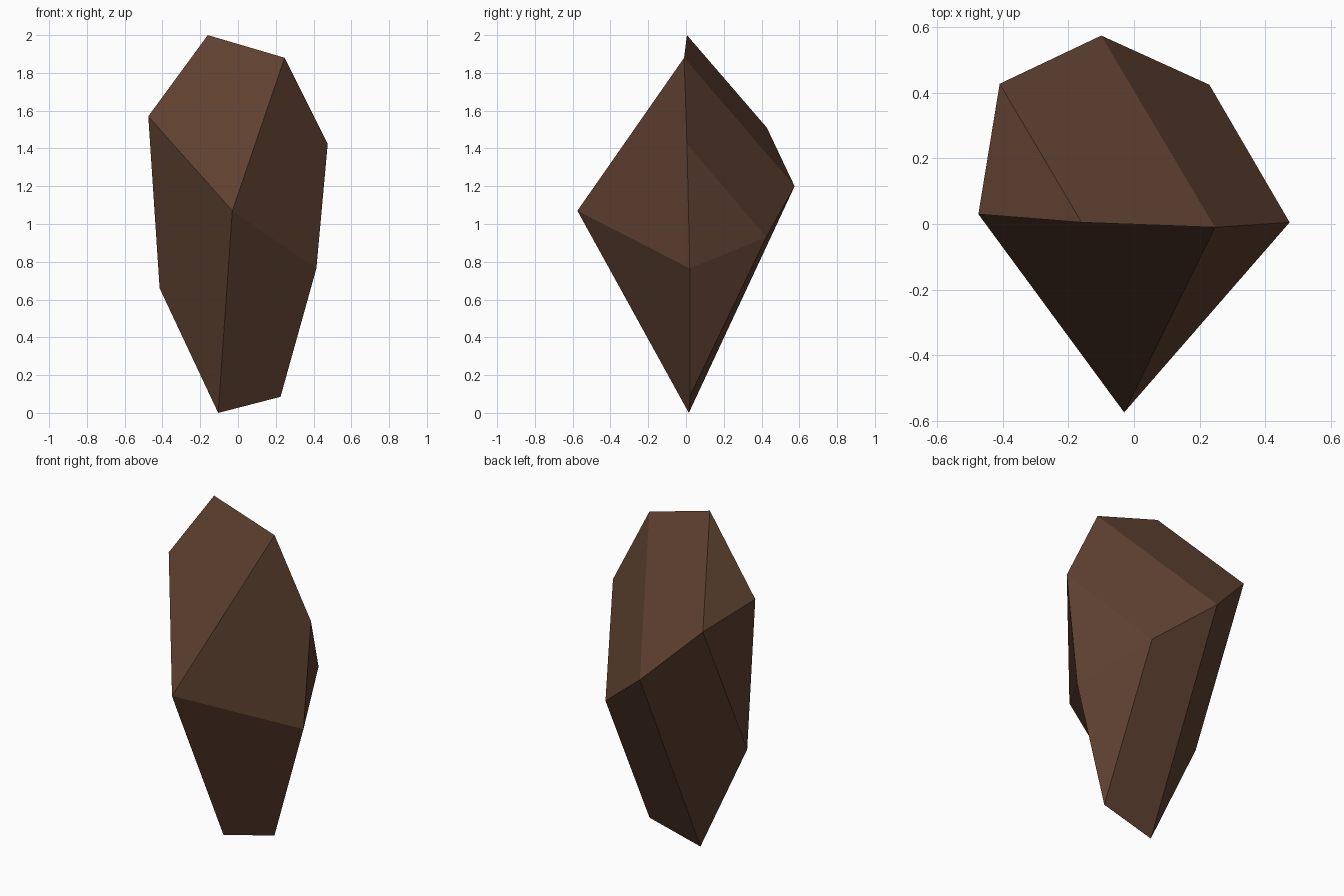
import bpy
import bmesh

if "Cube" in bpy.data.objects:
    bpy.data.objects.remove(bpy.data.objects["Cube"], do_unlink=True)


def make_material(name, colour):
    mat = bpy.data.materials.new(name)
    mat.use_nodes = True
    mat.diffuse_color = colour
    mat.node_tree.nodes["Principled BSDF"].inputs["Base Color"].default_value = colour
    return mat


def facet_object(name, points, facets, mat):
    bm = bmesh.new()
    verts = [bm.verts.new(p) for p in points]
    for facet in facets:
        bm.faces.new([verts[i] for i in facet])
    mesh = bpy.data.meshes.new(name)
    bm.to_mesh(mesh)
    bm.free()
    mesh.materials.append(mat)
    obj = bpy.data.objects.new(name, mesh)
    bpy.context.collection.objects.link(obj)
    return obj


# Upright outline of the stone, clockwise from its peak
rim = [(-0.16, 0.005, 2.0), (0.247, -0.01, 1.88), (0.475, 0.005, 1.425),
       (0.415, 0.02, 0.765), (0.225, 0.02, 0.085), (-0.105, 0.015, 0.0),
       (-0.415, 0.02, 0.66), (-0.475, 0.03, 1.57)]
# Pointed front and the slanting ridge across the back
front_point = [(-0.03, -0.575, 1.07)]
back_ridge = [(-0.41, 0.428, 1.51), (-0.10, 0.575, 1.2), (0.23, 0.425, 0.93)]

count = len(rim)
tip = count
high, mid, low = tip + 1, tip + 2, tip + 3

# Four broad facets fan out from the front point, each spanning two rim edges.
# The first corner sets the fold: side facets bulge, top and bottom ones dip.
front_facets = []
for k in (1, 5):
    front_facets.append((tip, k + 2, k + 1, k))
for k in (3, 7):
    front_facets.append((k, tip, (k + 2) % count, (k + 1) % count))

# Back facets join each rim edge to the ridge
back_facets = [(0, 1, mid, high), (1, 2, low, mid), (2, 3, low), (3, 4, low),
               (4, 5, mid, low), (5, 6, high, mid), (6, 7, high), (7, 0, high)]

brown = make_material("dark brown stone", (0.112, 0.052, 0.030, 1.0))
facet_object("rock_shard", rim + front_point + back_ridge,
             front_facets + back_facets, brown)
